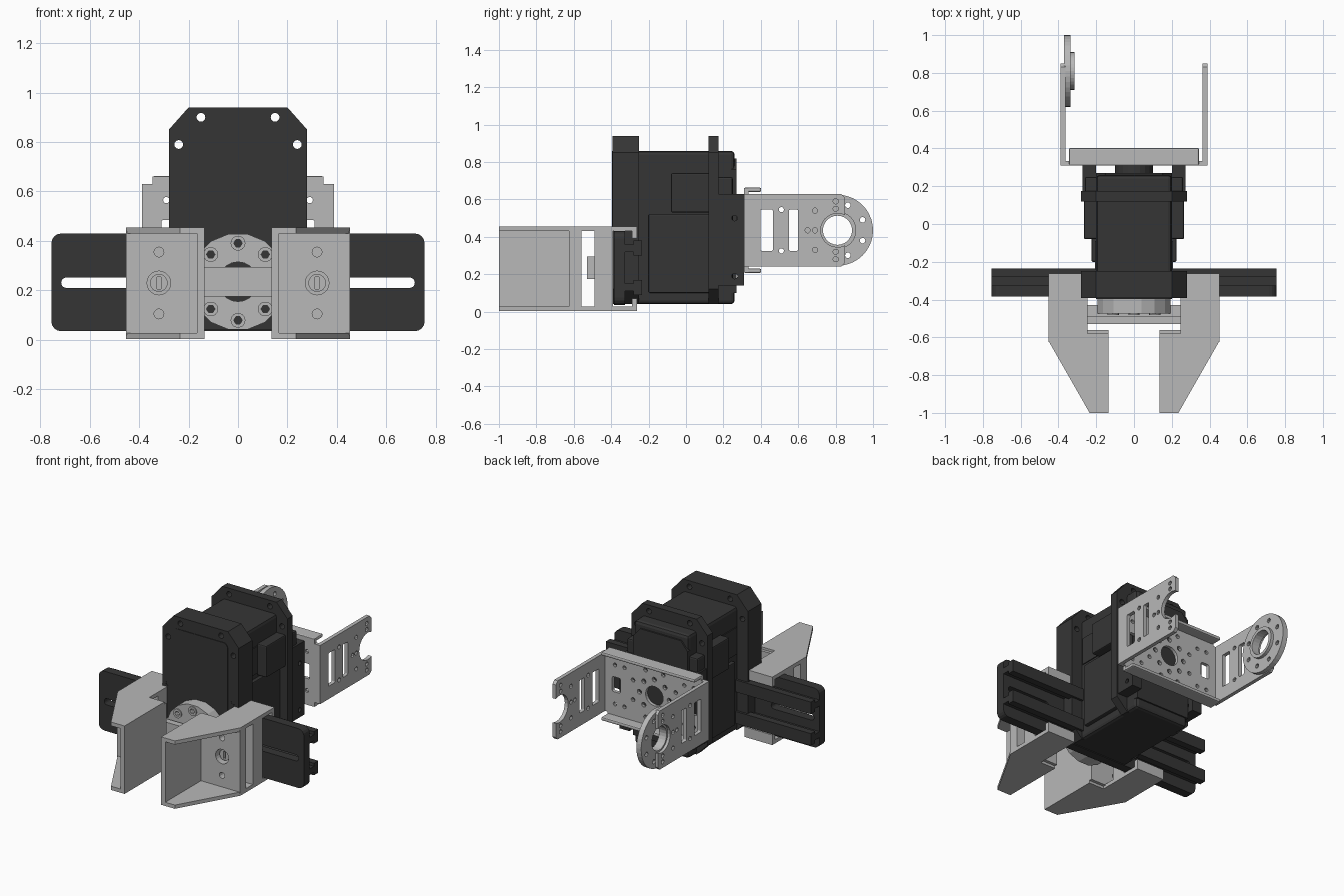
import bpy, math
from mathutils import Matrix, Vector

if "Cube" in bpy.data.objects:
    bpy.data.objects.remove(bpy.data.objects["Cube"])


def material(name, value):
    m = bpy.data.materials.new(name)
    m.use_nodes = True
    m.diffuse_color = (value, value, value, 1)
    b = m.node_tree.nodes["Principled BSDF"]
    b.inputs["Base Color"].default_value = (value, value, value, 1)
    b.inputs["Roughness"].default_value = 0.6
    return m


GREY = material("light grey metal", 0.48)
DARK = material("charcoal plastic", 0.036)

# drawing planes: u axis, v axis, normal
PLANES = {"x": ((0, 1, 0), (0, 0, 1), (1, 0, 0)),
          "y": ((1, 0, 0), (0, 0, 1), (0, -1, 0)),
          "z": ((1, 0, 0), (0, 1, 0), (0, 0, 1))}


def circle(u, v, r, n=20, start=0.0):
    return [(u + r * math.cos(start + 2 * math.pi * i / n),
             v + r * math.sin(start + 2 * math.pi * i / n)) for i in range(n)]


def ring(u, v, radius, r, count, start=0.0):
    return [circle(a, b, r, 10) for a, b in circle(u, v, radius, count, start)]


def rect(u0, u1, v0, v1, r=0.0):
    if r == 0:
        return [(u0, v0), (u1, v0), (u1, v1), (u0, v1)]
    pts = []
    for k, (cu, cv) in enumerate([(u1 - r, v1 - r), (u0 + r, v1 - r), (u0 + r, v0 + r), (u1 - r, v0 + r)]):
        for i in range(5):
            a = math.pi / 2 * (k + i / 4)
            pts.append((cu + r * math.cos(a), cv + r * math.sin(a)))
    return pts


def mirrored(pts, s):
    return [(u * s, v) for u, v in pts]


def plate(name, axis, lo, hi, outline, mat, holes=()):
    """Extrude an outline with holes between lo and hi along an axis."""
    curve = bpy.data.curves.new(name, "CURVE")
    curve.dimensions = "2D"
    curve.fill_mode = "BOTH"
    curve.extrude = abs(hi - lo) / 2
    for pts in [outline, *holes]:
        sp = curve.splines.new("POLY")
        sp.points.add(len(pts) - 1)
        for p, (u, v) in zip(sp.points, pts):
            p.co = (u, v, 0, 1)
        sp.use_cyclic_u = True
    tmp = bpy.data.objects.new(name + "_outline", curve)
    bpy.context.collection.objects.link(tmp)
    deps = bpy.context.evaluated_depsgraph_get()
    mesh = bpy.data.meshes.new_from_object(tmp.evaluated_get(deps))
    bpy.data.objects.remove(tmp)
    m = Matrix([Vector(c) for c in PLANES[axis]]).transposed().to_4x4()
    m.translation["xyz".index(axis)] = (lo + hi) / 2
    mesh.transform(m)
    mesh.materials.clear()
    mesh.materials.append(mat)
    for p in mesh.polygons:
        p.use_smooth = False
        p.material_index = 0
    mesh.name = name
    ob = bpy.data.objects.new(name, mesh)
    bpy.context.collection.objects.link(ob)
    return ob


def box(name, x, y, z, mat, bevel=0.0):
    bpy.ops.mesh.primitive_cube_add(size=1)
    ob = bpy.context.object
    ob.name = name
    ob.data.transform(Matrix.Translation([sum(a) / 2 for a in (x, y, z)])
                      @ Matrix.Diagonal([abs(a[1] - a[0]) for a in (x, y, z)] + [1]))
    ob.data.materials.append(mat)
    if bevel:
        mod = ob.modifiers.new("edge", "BEVEL")
        mod.width = bevel
        mod.segments = 2
    return ob


# servo body
box("servo_body", (-.2, .2), (-.3, .26), (.04, .86), DARK, .02)
half = [(.2, .94), (.28, .85), (.28, .12), (.2, .04)]
octagon = half + mirrored(half[::-1], -1)
ears = [circle(s * u, v, .018, 12) for s in (1, -1) for u, v in ((.15, .9), (.24, .79))]
lugs = [circle(s * .24, .48, .016, 12) for s in (1, -1)]
plate("front_cover", "y", -.39, -.25, octagon, DARK, ears)
plate("front_cover_panel", "y", -.396, -.38, rect(-.2, .2, .08, .86, .03), DARK)
plate("front_cover_lip", "y", -.392, -.385, octagon, DARK, ears + lugs)
plate("rear_flange", "y", .12, .175, octagon, DARK, ears)
plate("rear_cover", "y", .17, .27,
      [(-.2, .1), (.2, .1), (.2, .76), (.15, .82), (-.15, .82), (-.2, .76)], DARK)
plate("rear_horn", "y", .26, .312, circle(0, .435, .1), DARK)
for s in (1, -1):
    box("side_housing", (s * .19, s * .265), (-.08, .13), (.53, .74), DARK, .008)
    box("side_panel", (s * .19, s * .206), (-.24, -.09), (.55, .73), DARK)
    box("side_port", (s * .19, s * .21), (.01, .07), (.34, .42), DARK)
    box("side_wall", (s * .19, s * .225), (-.2, .14), (.1, .52), DARK, .006)
    box("rear_shoulder", (s * .15, s * .26), (.17, .25), (.14, .72), DARK, .01)
    plate("mount_post", "x", s * .2, s * .272, rect(.17, .31, .14, .63), DARK,
          [circle(.26, .5, .015, 12), circle(.26, .19, .015, 12)])

# output horn with bolts
bolts = circle(0, .235, .156, 8)
plate("output_horn", "y", -.475, -.395, circle(0, .235, .197, 16, math.pi / 16), GREY,
      [circle(0, .235, .08)] + ring(0, .235, .156, .02, 8))
for u, v in bolts:
    plate("horn_bolt", "y", -.482, -.46, circle(u, v, .03, 14), GREY, [circle(u, v, .017, 6)])
plate("horn_core", "y", -.45, -.39, circle(0, .235, .08), DARK)
box("link_bar", (-.25, .25), (-.53, -.488), (.175, .295), GREY)
box("link_bar_rear", (-.25, .25), (-.49, -.43), (.2, .27), GREY)

# slide rail
slots = [rect(min(s * .4, s * .715), max(s * .4, s * .715), .21, .252, .02) for s in (1, -1)]
plate("slide_rail", "y", -.385, -.325, rect(-.755, .755, .035, .43, .04), DARK, slots)
for z in (.1, .31):
    box("rail_ridge", (-.755, .755), (-.33, -.275), (z + .01, z + .05), DARK)
    box("rail_ridge_cap", (-.755, .755), (-.28, -.235), (z - .01, z + .07), DARK)

# gripper fingers
finger = [(.452, -.262), (.452, -.62), (.235, -1), (.135, -1), (.135, -.58), (.247, -.58), (.247, -.262)]
for s in (1, -1):
    for z in (.003, .43):
        plate("finger_cheek", "z", z, z + .025, mirrored(finger, s), GREY)
    box("finger_pad", (s * .135, s * .165), (-1, -.58), (.02, .44), GREY)
    plate("finger_back_wall", "y", -.625, -.56, mirrored(rect(.135, .452, .02, .44), s), GREY,
          [circle(s * .32, .23, .048), circle(s * .32, .355, .02, 12), circle(s * .32, .105, .02, 12)])
    plate("finger_screw", "y", -.6, -.565, circle(s * .32, .23, .036, 16), GREY,
          [rect(s * .32 - .008, s * .32 + .008, .205, .255)])
    box("finger_carriage", (s * .247, s * .452), (-.49, -.39), (.02, .44), GREY)
    for z in (.02, .39):
        box("finger_hook", (s * .247, s * .452), (-.29, -.262), (z, z + .05), GREY)

# rear bracket base
zc = .435
quarter = [(.345, .66), (.345, .63), (.388, .63), (.388, .24), (.345, .24), (.345, .21)]
holes = [circle(0, zc, .065)] + ring(0, zc, .11, .016, 8) + ring(0, zc, .17, .014, 8, math.pi / 8)
holes += [rect(s * .28 - .03, s * .28 + .03, .385, .485, .01) for s in (1, -1)]
holes += [circle(s * u, zc + t * .13, .013, 10) for s in (1, -1) for t in (1, -1) for u in (.22, .29)]
plate("bracket_base", "y", .31, .333, quarter + mirrored(quarter[::-1], -1), GREY, holes)
for z in (.207, .64):
    box("bracket_flange", (-.345, .345), (.31, .402), (z, z + .023), GREY, .008)

# bracket arms, notched around the pivot
py = .81
notch = [(py + .09 * math.cos(a), zc + .09 * math.sin(a))
         for a in [math.radians(64 + 232 * i / 16) for i in range(17)]]
arm = [(.31, .24), (.31, .63), (.83, .63), (.85, .61)] + notch + [(.85, .26), (.83, .24)]
arm_holes = [rect(.397, .465, .325, .545, .008), rect(.55, .6, .325, .545, .008)]
arm_holes += [circle(y, zc + t * d, .014, 10) for t in (1, -1)
              for y, d in ((.51, .11), (.69, .105), (.8, .115), (.8, .155))]
arm_holes += [circle(y, zc, .014, 10) for y in (.65, .69)]
for s in (1, -1):
    plate("bracket_arm", "x", s * .363, s * .388, arm, GREY, arm_holes)

# idler disc on one arm
bore = circle(py, zc, .078, 24)
plate("idler_disc", "x", -.37, -.335, circle(py, zc, .19, 40), GREY,
      [bore] + ring(py, zc, .145, .015, 8, math.pi / 8))
plate("idler_hub", "x", -.336, -.315, circle(py, zc, .1, 32), GREY, [bore])
